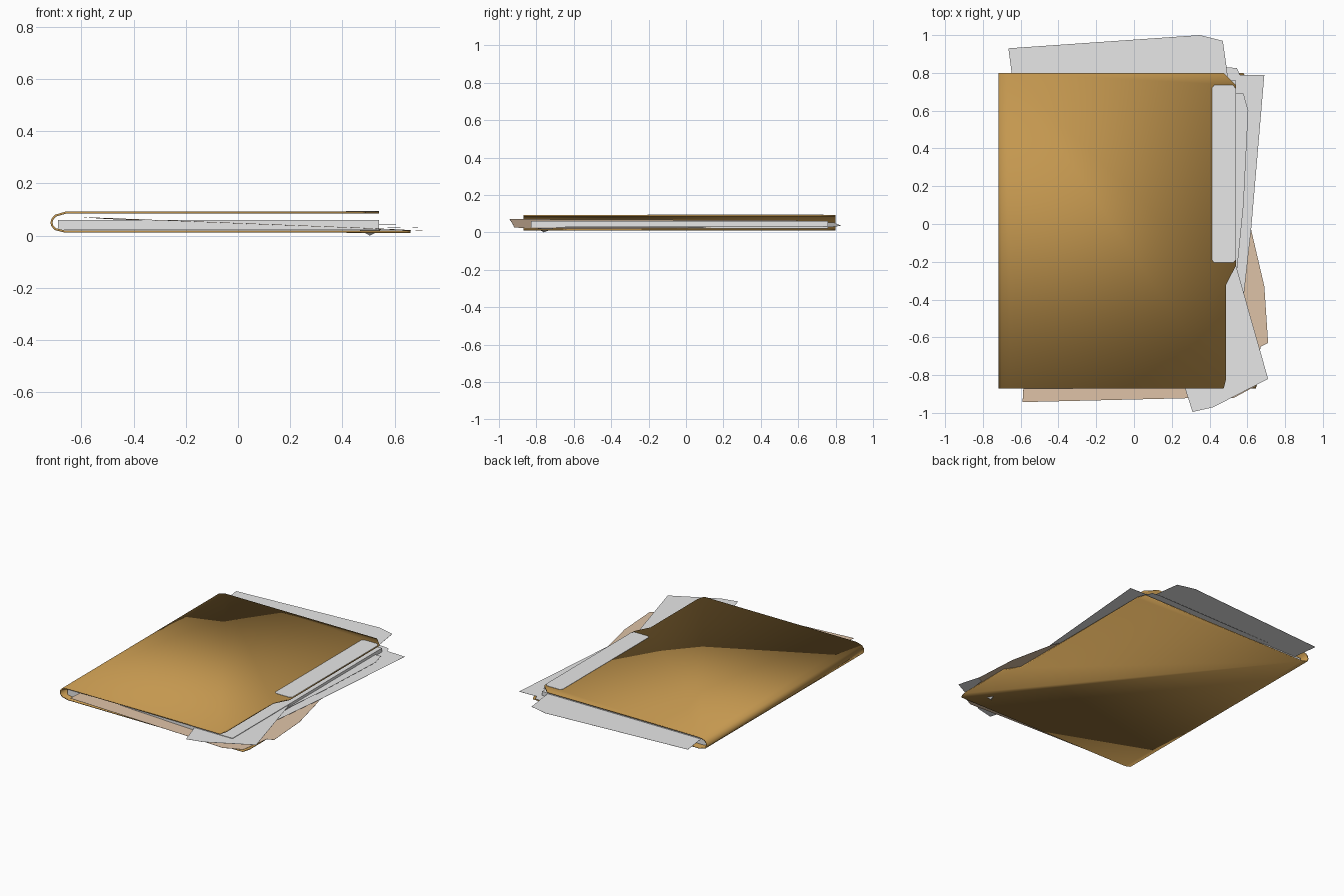
import bpy, bmesh, math

if "Cube" in bpy.data.objects:
    bpy.data.objects.remove(bpy.data.objects["Cube"])


def material(name, rgb):
    m = bpy.data.materials.new(name)
    m.diffuse_color = (*rgb, 1)
    m.use_nodes = True
    m.node_tree.nodes["Principled BSDF"].inputs["Base Color"].default_value = m.diffuse_color
    return m


MANILA = material("manila card", (0.55, 0.31, 0.078))
WHITE = material("white paper", (0.8, 0.8, 0.8))
BEIGE = material("beige paper", (0.74, 0.55, 0.39))


def build(name, verts, faces, mat, thick=0, offset=0):
    me = bpy.data.meshes.new(name)
    me.from_pydata(verts, [], faces)
    bm = bmesh.new()
    bm.from_mesh(me)
    bmesh.ops.recalc_face_normals(bm, faces=bm.faces)
    bm.to_mesh(me)
    bm.free()
    me.materials.append(mat)
    ob = bpy.data.objects.new(name, me)
    bpy.context.collection.objects.link(ob)
    if thick:
        s = ob.modifiers.new("thickness", "SOLIDIFY")
        s.thickness = thick
        s.offset = offset
    return ob


def sheet(name, outline, height, mat, thick=0.001):
    """Thin sheet: fan of triangles with height given by a function of x, y."""
    n = len(outline)
    cx = sum(p[0] for p in outline) / n
    cy = sum(p[1] for p in outline) / n
    pts = list(outline) + [(cx, cy)]
    verts = [(x, y, height(x, y)) for x, y in pts]
    return build(name, verts, [(i, (i + 1) % n, n) for i in range(n)], mat, thick)


# Folder: two covers joined by a rounded spine
Y0, Y1 = -0.87, 0.80
bend = [(-0.66, 0.088), (-0.70, 0.076), (-0.711, 0.062), (-0.714, 0.05),
        (-0.711, 0.038), (-0.70, 0.025), (-0.66, 0.015)]
verts, faces = [], []
for x, z in bend:
    verts += [(x, Y0, z), (x, Y1, z)]
for i in range(len(bend) - 1):
    faces.append((2 * i, 2 * i + 1, 2 * i + 3, 2 * i + 2))
top_edge = [(0.475, Y0), (0.488, -0.82), (0.488, -0.32), (0.54, -0.22),
            (0.54, 0.735), (0.475, Y1)]
low_edge = [(0.645, Y0), (0.66, -0.82), (0.66, -0.45), (0.60, -0.36),
            (0.60, 0.75), (0.58, Y1)]
for edge, z, a in ((top_edge, 0.088, 0), (low_edge, 0.015, 2 * len(bend) - 2)):
    s = len(verts)
    verts += [(x, y, z) for x, y in edge]
    faces.append((a, *range(s, s + len(edge)), a + 1))
folder = build("folder", verts, faces, MANILA, 0.008)
bpy.context.view_layer.objects.active = folder
folder.select_set(True)
bpy.ops.object.shade_smooth_by_angle(angle=math.radians(40))

# Label on the tab of the upper cover
label = [(0.425, -0.205), (0.525, -0.205), (0.54, -0.19), (0.54, 0.715),
         (0.525, 0.735), (0.425, 0.735), (0.413, 0.72), (0.413, -0.19)]
sheet("tab_label", label, lambda x, y: 0.0932, WHITE, 0.002)

# Neat stack of pages
stack = [(-0.69, -0.83), (0.54, -0.83), (0.54, 0.76), (-0.69, 0.76)]
build("page_stack", [(x, y, z) for z in (0.021, 0.060) for x, y in stack],
      [(3, 2, 1, 0), (4, 5, 6, 7)] +
      [(i, (i + 1) % 4, (i + 1) % 4 + 4, i + 4) for i in range(4)], WHITE)

# Loose pages sticking out
sheet("loose_page_front",
      [(0.71, -0.82), (0.54, -0.22), (0.25, 0.70), (-0.20, 0.60),
       (0.27, -0.87), (0.31, -0.995), (0.42, -0.97)],
      lambda x, y: 0.056, WHITE)
sheet("loose_page_back",
      [(-0.665, 0.93), (-0.45, -0.7), (0.53, -0.6), (0.54, 0.4),
       (0.49, 0.83), (0.47, 0.97), (0.35, 1.0)],
      lambda x, y: 0.052 + 0.004 * y, WHITE)
sheet("loose_page_side",
      [(0.69, 0.79), (0.62, -0.03), (0.54, -0.75), (-0.4, -0.7), (-0.4, 0.79),
       (0.49, 0.83), (0.545, 0.825), (0.56, 0.79)],
      lambda x, y: 0.044 - 0.02 * x, WHITE)
sheet("loose_page_inner",
      [(0.58, 0.69), (0.605, 0.6), (0.58, 0.1), (0.5, -0.7), (-0.5, -0.6),
       (-0.5, 0.7)], lambda x, y: 0.042, WHITE)
sheet("beige_page",
      [(-0.59, -0.943), (0.29, -0.922), (0.53, -0.92), (0.64, -0.86),
       (0.67, -0.65), (0.71, -0.63), (0.69, -0.33), (0.62, -0.03),
       (0.55, 0.1), (0.4, 0.6), (-0.5, 0.6)],
      lambda x, y: 0.045 - 0.038 * x + max(0, -0.8 - y) * 0.02, BEIGE)

# Bent page corner poking below the lower cover
build("bent_corner", [(0.46, -0.80, 0.024), (0.505, -0.76, 0.0),
                      (0.55, -0.78, 0.024), (0.50, -0.70, 0.024)],
      [(0, 1, 3), (1, 2, 3), (0, 2, 1)], WHITE)
